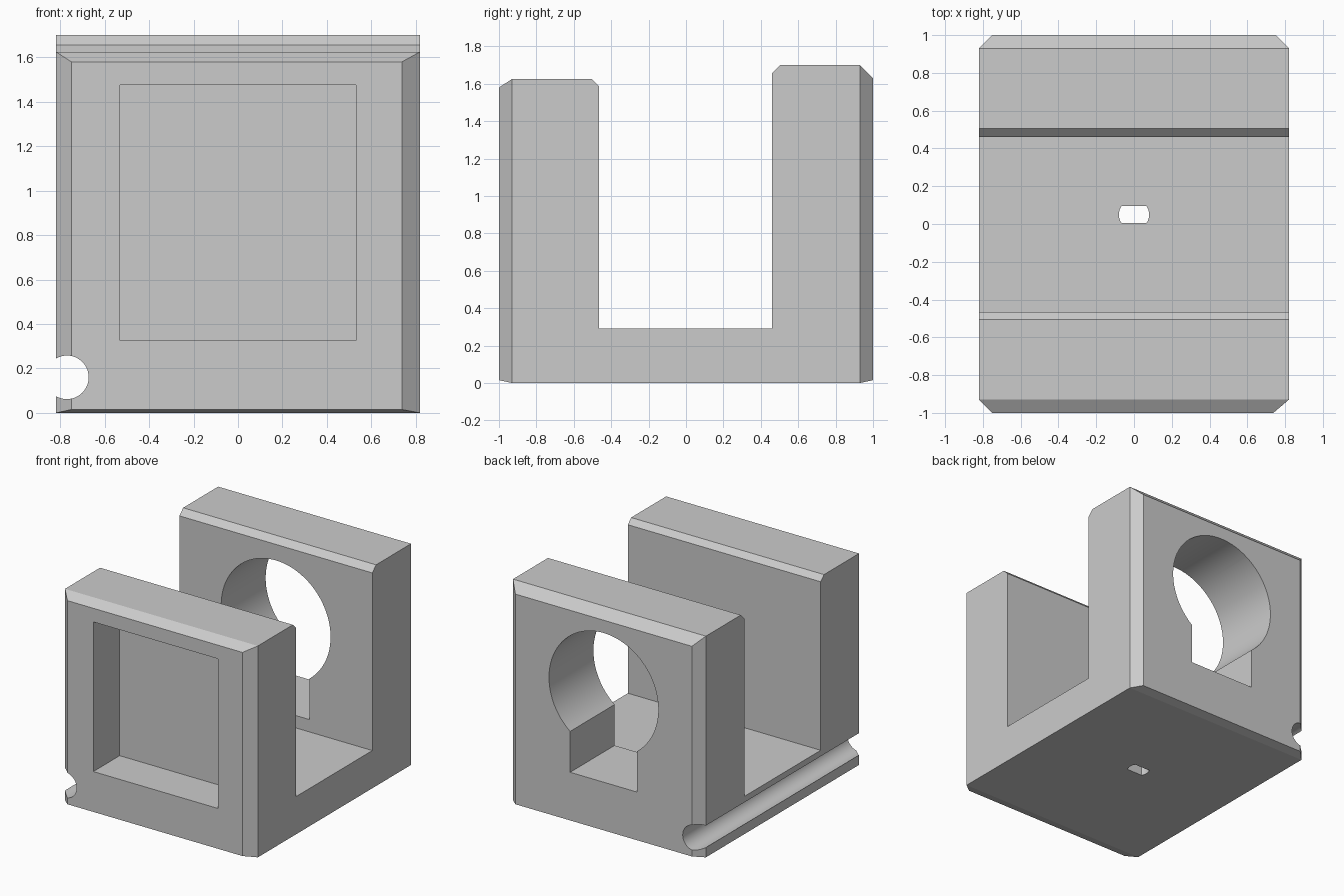
import bpy
import bmesh
import math

cube = bpy.data.objects.get("Cube")
if cube:
    bpy.data.objects.remove(cube)

grey = bpy.data.materials.new("plain grey")
grey.use_nodes = True
colour = (0.6, 0.6, 0.6, 1)
grey.diffuse_color = colour
grey.node_tree.nodes["Principled BSDF"].inputs["Base Color"].default_value = colour


def prism(name, outline, axis, low, high):
    """Extrude a 2D outline along an axis: x takes (y, z), y takes (x, z), z takes (x, y)."""
    place = {"x": lambda a, b, d: (d, a, b),
             "y": lambda a, b, d: (a, d, b),
             "z": lambda a, b, d: (a, b, d)}[axis]
    bm = bmesh.new()
    rings = [[bm.verts.new(place(a, b, d)) for a, b in outline] for d in (low, high)]
    count = len(outline)
    for i in range(count):
        j = (i + 1) % count
        bm.faces.new((rings[0][i], rings[0][j], rings[1][j], rings[1][i]))
    bm.faces.new(rings[0])
    bm.faces.new(rings[1])
    bmesh.ops.recalc_face_normals(bm, faces=bm.faces)
    mesh = bpy.data.meshes.new(name)
    bm.to_mesh(mesh)
    bm.free()
    mesh.materials.append(grey)
    obj = bpy.data.objects.new(name, mesh)
    bpy.context.collection.objects.link(obj)
    return obj


def arc(cx, cy, r, start, end, steps):
    return [(cx + r * math.cos(start + (end - start) * i / steps),
             cy + r * math.sin(start + (end - start) * i / steps)) for i in range(steps + 1)]


def rectangle(x0, y0, x1, y1):
    return [(x0, y0), (x1, y0), (x1, y1), (x0, y1)]


# U-shaped block, seen from the side, with bevelled wall tops and a slight bottom bevel
side = [(-0.93, 0), (0.93, 0), (1, 0.015), (1, 1.63), (0.93, 1.70), (0.505, 1.70),
        (0.46, 1.655), (0.46, 0.29), (-0.465, 0.29), (-0.465, 1.585), (-0.505, 1.625),
        (-0.93, 1.625), (-1, 1.58), (-1, 0.015)]
block = prism("cradle_block", side, "x", -0.82, 0.82)

# Plan with bevelled vertical corners
plan = [(-0.75, -1), (0.738, -1), (0.82, -0.93), (0.82, 0.93),
        (0.75, 1), (-0.75, 1), (-0.82, 0.93), (-0.82, -0.93)]
cutters = [(prism("corner_bevel_cutter", plan, "z", -0.5, 2.5), "INTERSECT")]

# Square pocket in the front wall
pocket = rectangle(-0.53, 0.325, 0.53, 1.475)
cutters.append((prism("pocket_cutter", pocket, "y", -1.5, -0.68), "DIFFERENCE"))

# Keyhole through the back wall: round bore with a slot below
bore, half_slot = 0.465, 0.285
a = math.acos(half_slot / bore)
keyhole = arc(0, 1.067, bore, -a, math.pi + a, 64) + [(-half_slot, 0.385), (half_slot, 0.385)]
cutters.append((prism("keyhole_cutter", keyhole, "y", 0.2, 1.5), "DIFFERENCE"))

# Round channel along the lower side edge
channel = arc(-0.77, 0.16, 0.098, 0, 2 * math.pi, 48)[:-1]
cutters.append((prism("channel_cutter", channel, "y", -1.5, 1.5), "DIFFERENCE"))

# Small drain slot through the floor: a disc trimmed to a flat-sided band
b = math.asin(0.045 / 0.08)
drain = arc(0, 0.05, 0.08, -b, b, 10) + arc(0, 0.05, 0.08, math.pi - b, math.pi + b, 10)
cutters.append((prism("drain_slot_cutter", drain, "z", -0.5, 0.8), "DIFFERENCE"))

for cutter, operation in cutters:
    cutter.hide_render = True
    mod = block.modifiers.new(cutter.name, "BOOLEAN")
    mod.operation = operation
    mod.solver = "EXACT"
    mod.object = cutter

# Bake the cuts and discard the cutters
graph = bpy.context.evaluated_depsgraph_get()
graph.update()
baked = bpy.data.meshes.new_from_object(block.evaluated_get(graph))
block.modifiers.clear()
block.data = baked
for cutter, operation in cutters:
    bpy.data.objects.remove(cutter)

# Smooth the curved walls, keep the edges sharp
bpy.ops.object.select_all(action="DESELECT")
block.select_set(True)
bpy.context.view_layer.objects.active = block
bpy.ops.object.shade_smooth_by_angle(angle=math.radians(12))
